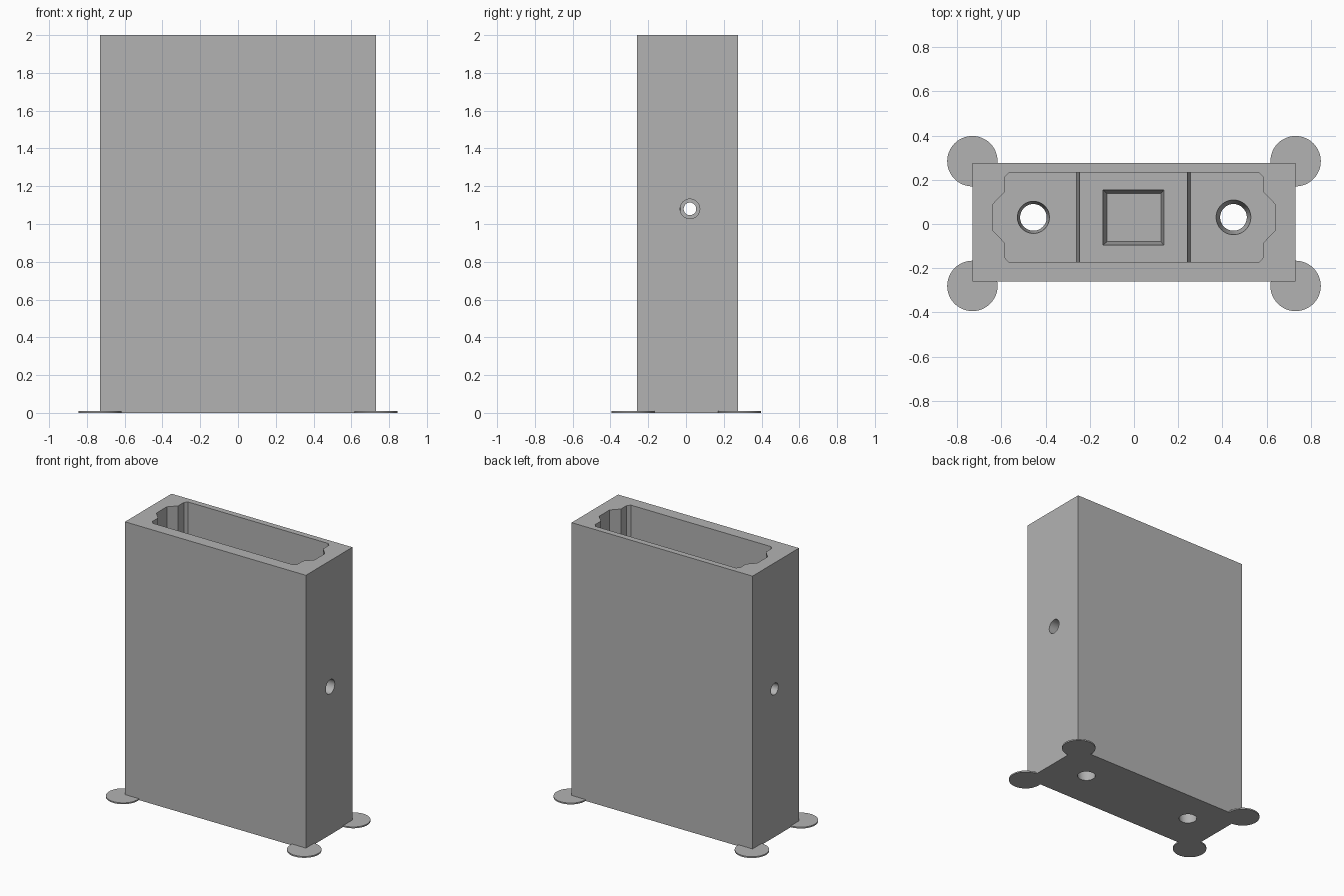
import bpy, math

old = bpy.data.objects.get("Cube")
if old:
    bpy.data.objects.remove(old)

grey = bpy.data.materials.new("plain grey")
grey.use_nodes = True
colour = (0.45, 0.45, 0.45, 1)
grey.diffuse_color = colour
grey.node_tree.nodes["Principled BSDF"].inputs["Base Color"].default_value = colour


def prism(name, low, high, z0, z1):
    """Solid between two matching outlines."""
    n = len(low)
    verts = [(x, y, z0) for x, y in low] + [(x, y, z1) for x, y in high]
    faces = [tuple(reversed(range(n))), tuple(range(n, 2 * n))]
    faces += [(i, (i + 1) % n, n + (i + 1) % n, n + i) for i in range(n)]
    mesh = bpy.data.meshes.new(name)
    mesh.from_pydata(verts, [], faces)
    mesh.materials.append(grey)
    obj = bpy.data.objects.new(name, mesh)
    bpy.context.collection.objects.link(obj)
    return obj


def rect(x0, x1, y0, y1):
    return [(x0, y0), (x1, y0), (x1, y1), (x0, y1)]


def cone(name, r0, r1, depth, loc, tilt=0):
    bpy.ops.mesh.primitive_cone_add(vertices=48, radius1=r0, radius2=r1, depth=depth,
                                    location=loc, rotation=(0, tilt, 0))
    obj = bpy.context.object
    obj.name = name
    obj.data.materials.append(grey)
    return obj


def cut(target, tool):
    mod = target.modifiers.new("cut", "BOOLEAN")
    mod.operation, mod.solver, mod.object = "DIFFERENCE", "EXACT", tool
    bpy.ops.object.select_all(action="DESELECT")
    bpy.context.view_layer.objects.active = target
    target.select_set(True)
    bpy.ops.object.modifier_apply(modifier=mod.name)
    bpy.data.objects.remove(tool)


# Outer case
box = rect(-0.73, 0.73, -0.26, 0.276)
case = prism("case", box, box, 0, 2)

# Open cavity with chamfered corners and a notch at each end
mid, floor = 0.03, 0.1
quarter = [(0.638, 0.06), (0.585, 0.115), (0.585, 0.182), (0.565, 0.203)]
half = quarter + [(-x, y) for x, y in reversed(quarter)]
outline = [(x, mid + y) for x, y in half] + [(x, mid - y) for x, y in reversed(half)]
cut(case, prism("cavity_cutter", outline, outline, floor, 2.1))

# Drain holes, flared upward
for x, rim in ((-0.455, 0.073), (0.45, 0.079)):
    cut(case, cone("drain_cutter", 0.06, rim, floor + 0.004, (x, mid, floor / 2)))

# Side holes
cut(case, cone("right_hole_cutter", 0.052, 0.052, 0.2, (0.69, 0.021, 1.08), math.pi / 2))
cut(case, cone("left_hole_cutter", 0.045, 0.031, 0.14, (-0.685, 0.021, 1.08), math.pi / 2))

# Raised middle floor with a tapered square pocket
y0, y1 = mid - 0.203, mid + 0.203
pedestal = prism("raised_floor", rect(-0.262, 0.258, y0, y1), rect(-0.246, 0.242, y0, y1),
                 floor - 0.02, 0.25)
cut(pedestal, prism("pocket_cutter", rect(-0.122, 0.122, -0.08, 0.138),
                    rect(-0.141, 0.135, -0.096, 0.154), 0.15, 0.2501))

# Thin corner discs under the base
for side in (-1, 1):
    for y, end in ((-0.28, "front"), (0.284, "back")):
        cone(end + ("_left" if side > 0 else "_right") + "_foot_disc",
             0.114, 0.114, 0.01, (side * 0.731, y, 0.005))

# Smooth round walls, keep edges sharp
bpy.ops.object.select_all(action="DESELECT")
for obj in bpy.context.collection.objects:
    if obj.type == "MESH":
        obj.select_set(True)
        bpy.context.view_layer.objects.active = obj
bpy.ops.object.shade_smooth_by_angle(angle=math.radians(30))
